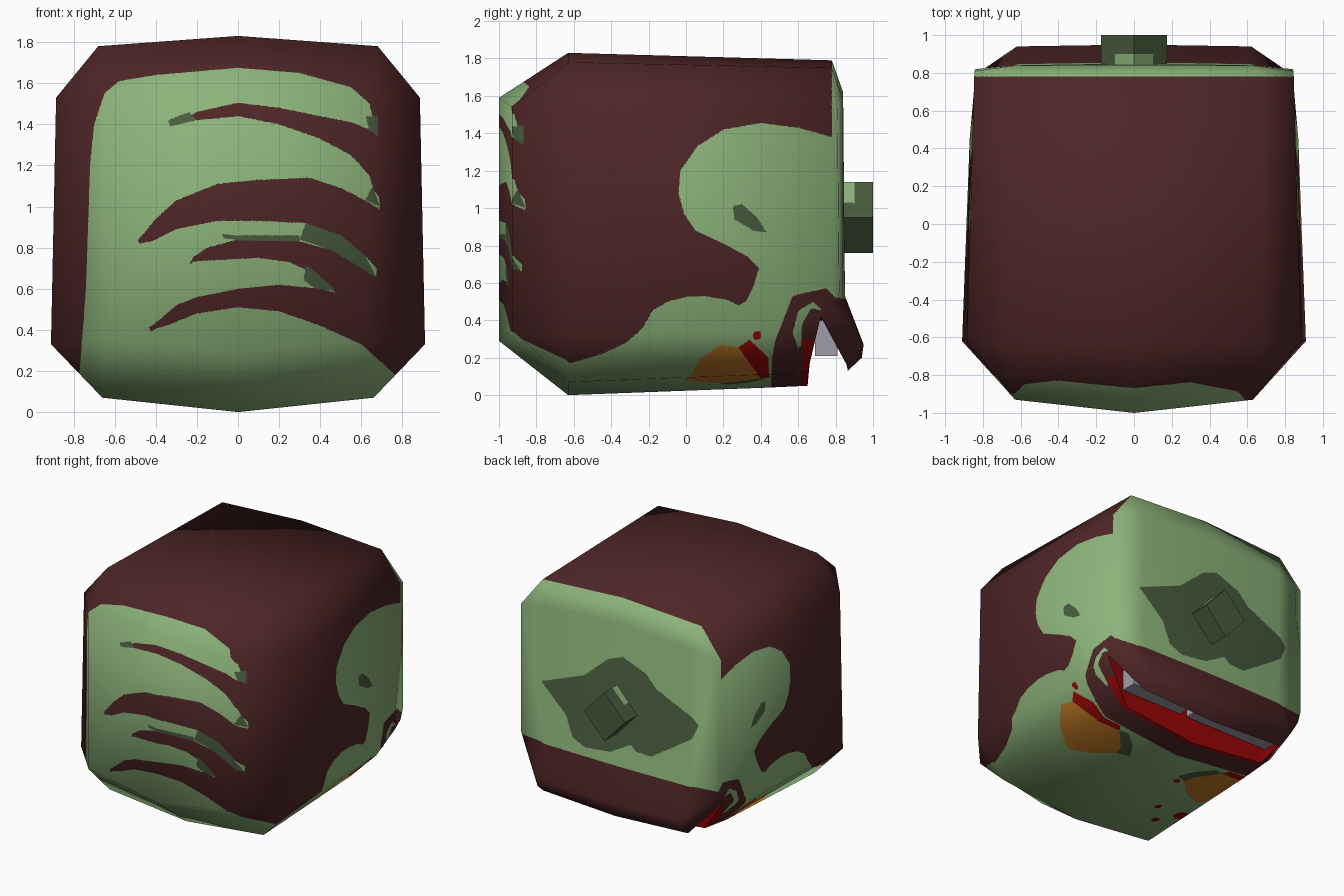
import bpy, bmesh, math
from mathutils import Vector

if "Cube" in bpy.data.objects:
    bpy.data.objects.remove(bpy.data.objects["Cube"])


def lin(r, g, b):
    return [((c / 255 + 0.055) / 1.055) ** 2.4 if c > 10 else c / 255 / 12.92 for c in (r, g, b)] + [1]


MATS = []
for name, rgb in [("hair_brown", (78, 37, 38)), ("skin_green", (140, 179, 122)), ("shadow_green", (72, 91, 62)),
                  ("eye_orange", (190, 120, 38)), ("blood_red", (152, 6, 6)), ("tooth_grey", (160, 156, 168))]:
    m = bpy.data.materials.new(name)
    m.diffuse_color = lin(*rgb)
    m.use_nodes = True
    m.node_tree.nodes["Principled BSDF"].inputs["Base Color"].default_value = m.diffuse_color
    MATS.append(m)
BROWN, GREEN, DARK, ORANGE, RED, GREY = range(6)

# painted outlines, front view (x, z)
FRONT = [(-.80, -.1), (-.77, .2), (-.74, .6), (-.72, 1.2), (-.70, 1.4), (-.65, 1.55), (-.58, 1.61), (-.4, 1.64),
         (0, 1.675), (.3, 1.65), (.55, 1.58), (.64, 1.5), (.67, 1.37), (.69, 1.0), (.67, .6), (.76, .18), (.85, -.1)]
STROKES = [
    [(-.28, 1.41), (-.2, 1.46), (0, 1.505), (.2, 1.48), (.4, 1.44), (.55, 1.41), (.7, 1.35), (.7, 1.03),
     (.66, 1.08), (.64, 1.15), (.55, 1.25), (.4, 1.33), (.2, 1.4), (0, 1.44), (-.2, 1.42)],
    [(-.5, .82), (-.4, .94), (-.3, 1.03), (-.1, 1.11), (.1, 1.13), (.35, 1.14), (.5, 1.09), (.6, 1.04), (.7, .98),
     (.7, .67), (.62, .76), (.5, .86), (.33, .92), (.1, .93), (-.1, .93), (-.3, .89), (-.42, .83)],
    [(-.25, .73), (-.15, .8), (0, .84), (.3, .83), (.45, .79), (.6, .7), (.7, .64), (.7, .5), (.47, .59),
     (.38, .67), (.25, .73), (.1, .75), (-.1, .74)],
    [(-.43, .4), (-.38, .45), (-.3, .52), (-.2, .56), (0, .6), (.2, .62), (.4, .6), (.48, .58), (.7, .55),
     (.8, .15), (.6, .33), (.4, .42), (.2, .49), (0, .51), (-.2, .48), (-.35, .42)]]
SHADES = [
    [(.33, .92), (.5, .86), (.62, .76), (.67, .66), (.6, .7), (.45, .79), (.3, .84)],
    [(.33, .72), (.4, .66), (.48, .59), (.38, .6), (.32, .64)],
    [(.62, 1.44), (.68, 1.44), (.68, 1.34), (.64, 1.37)],
    [(.655, 1.1), (.69, 1.0), (.62, 1.03)],
    [(-.34, 1.42), (-.24, 1.46), (-.2, 1.42), (-.33, 1.39)],
    [(-.1, .86), (.3, .86), (.3, .83), (0, .835)]]
# side view (y, z)
SIDE = [(.9, 1.37), (.78, 1.38), (.6, 1.43), (.4, 1.455), (.2, 1.42), (.06, 1.33), (-.03, 1.2), (-.04, 1.08),
        (-.01, .97), (.05, .88), (.2, .81), (.33, .74), (.39, .68), (.36, .58), (.32, .5), (.28, .48), (.22, .51),
        (.1, .53), (0, .525), (-.1, .5), (-.18, .45), (-.23, .36), (-.32, .28), (-.45, .22), (-.62, .17),
        (-.7, -.1), (.9, -.1)]
EAR_HOLE = [(.25, 1.01), (.3, 1.02), (.38, .95), (.43, .87), (.36, .88), (.26, .94)]
LIPS = [(.45, -.1), (.46, .2), (.48, .3), (.52, .4), (.57, .53), (.65, .55), (.75, .57), (.8, .52), (1, .5), (1, -.1)]
LIP_GAP = [(.6, .25), (.57, .33), (.6, .45), (.68, .5), (.73, .45), (.67, .465), (.62, .38), (.615, .27)]
# underside (|x|, y) and back (x, z)
EYE = [(.58, -.02), (.74, .07), (.82, .18), (.8, .28), (.66, .38), (.47, .4), (.33, .25), (.31, .18), (.44, .05)]
EYE_BLOOD = [(.47, .4), (.66, .38), (.8, .28), (.84, .34), (.74, .44), (.5, .45)]
EYE_SHADE = [(.31, .18), (.22, .22), (.28, .32), (.4, .42), (.47, .4), (.33, .25)]
DROPS = [(.86, .38, .022), (-.26, .16, .025), (-.39, -.2, .025), (-.5, -.36, .03), (-.62, -.23, .05)]
NECK = [(.655, .99), (.284, 1.136), (.078, 1.316), (-.05, 1.366), (-.25, 1.287), (-.336, 1.194), (-.638, 1.057),
        (-.69, 1.0), (-.638, .886), (-.293, .66), (-.164, .666), (-.12, .708), (.05, .608), (.267, .581),
        (.38, .628), (.44, .791)]


def inside(poly, a, b):
    hit = False
    for (x0, y0), (x1, y1) in zip(poly, poly[1:] + poly[:1]):
        if (y0 > b) != (y1 > b) and a < (x1 - x0) * (b - y0) / (y1 - y0) + x0:
            hit = not hit
    return hit


def head_colour(p):
    x, y, z = p
    if y > .44 and z < .58 and inside(LIPS, y, z):
        if y < .75 and z > .2 and inside(LIP_GAP, y, z):
            return GREEN
        return RED if .622 < y < .7 and z < .3 else BROWN
    if y > .78:
        return DARK if y > .82 and inside(NECK, x, z) else GREEN
    if y < -.62:
        if any(inside(s, x, z) for s in SHADES):
            return DARK
        return GREEN if inside(FRONT, x, z) and not any(inside(s, x, z) for s in STROKES) else BROWN
    if z < .34:
        for poly, col in ((EYE, ORANGE), (EYE_BLOOD, RED), (EYE_SHADE, DARK)):
            if inside(poly, abs(x), y):
                return col
        if any(math.hypot(x - a, y - b) < r for a, b, r in DROPS):
            return RED
    if z > 1.5 or not inside(SIDE, y, z):
        return BROWN
    return DARK if inside(EAR_HOLE, y, z) else GREEN


def build(name, faces, colour, size=None, smooth=False):
    """Faces from point loops; refined along the colour borders, then painted."""
    bm, verts = bmesh.new(), {}
    for f in faces:
        loop = []
        for p in f:
            v = verts.get(p) or verts.setdefault(p, bm.verts.new(p))
            if v not in loop:
                loop.append(v)
        if len(loop) > 2:
            bm.faces.new(loop)
    bmesh.ops.triangulate(bm, faces=bm.faces[:])
    bm.normal_update()
    layer = bm.verts.layers.float_vector.new("cage_normal")
    for v in bm.verts:
        v[layer] = v.normal
    known = {}

    def col(v):
        k = v.co.to_tuple(4)
        if k not in known:
            known[k] = colour(k)
        return known[k]

    def split(edges):
        bmesh.ops.subdivide_edges(bm, edges=edges, cuts=1)
        bmesh.ops.triangulate(bm, faces=[f for f in bm.faces if len(f.verts) > 3])

    if size:
        for _ in range(8):
            edges = [e for e in bm.edges if e.calc_length() > size]
            if not edges:
                break
            split(edges)
        for _ in range(3):
            split([e for e in bm.edges if e.calc_length() > .01 and col(e.verts[0]) != col(e.verts[1])])
    for f in bm.faces:
        f.material_index = colour(f.calc_center_median())
        f.smooth = smooth
    normals = [Vector(v[layer]).normalized() for v in bm.verts]
    bm.verts.layers.float_vector.remove(layer)
    me = bpy.data.meshes.new(name)
    bm.to_mesh(me)
    bm.free()
    for m in MATS:
        me.materials.append(m)
    if smooth:
        me.normals_split_custom_set_from_vertices(normals)
    ob = bpy.data.objects.new(name, me)
    bpy.context.collection.objects.link(ob)
    return ob


# head cage: side-view profiles at the centre, at the face corners and on the cheeks
centre = [(0, y, z) for y, z in [(-1, .29), (-1, 1.59), (-.63, 1.83), (.78, 1.79), (.84, 1.62), (.85, .53), (.95, .27),
          (.94, .2), (.865, .13), (.82, .36), (.68, .38), (.65, .05), (.43, .04), (-.63, 0)]]
corner = [(.63, -.93, .35), (.63, -.93, 1.54), (.68, -.63, 1.78), (.68, .78, 1.75), (.62, .84, 1.58), (.62, .84, .53),
          (.62, .94, .29), (.62, .93, .22), (.62, .86, .16), (.62, .8, .38), (.62, .69, .4), (.62, .65, .12),
          (.65, .43, .11), (.66, -.63, .07)]
low, high, back, nook = (.91, -.62, .33), (.885, -.62, 1.53), (.845, .81, 1.53), (.84, .72, .42)
cheek = [low, high, high, back, back, (.84, .82, .55), (.84, .79, .47), (.84, .79, .47), nook, nook, nook, nook,
         (.87, .45, .33), low]


def flip(s):
    return [(-x, y, z) for x, y, z in s]


rows = [flip(cheek), flip(corner), centre, corner, cheek]


def loft(ks):
    return [(a[k], b[k], b[(k + 1) % 14], a[(k + 1) % 14]) for a, b in zip(rows, rows[1:]) for k in ks]


cap = [cheek[k] for k in (0, 12, 8, 6, 5, 3, 1)]
skin = loft([0, 1, 2, 3, 4, 5, 6, 7, 11, 12, 13]) + [cap, flip(cap)[::-1]]
build("head", skin, head_colour, .045, True)

# mouth cavity
build("mouth_lining", loft([8, 9, 10]), lambda p: DARK if p[1] > .81 else RED, .08)


def box_faces(a, b):
    (x0, y0, z0), (x1, y1, z1) = a, b
    q = [(x0, y0), (x1, y0), (x1, y1), (x0, y1)]
    lo, hi = [(x, y, z0) for x, y in q], [(x, y, z1) for x, y in q]
    return [lo[::-1], hi] + [(lo[i], lo[(i + 1) % 4], hi[(i + 1) % 4], hi[i]) for i in range(4)]


# two rows of teeth
for side, x0, x1 in (("left", -.62, .1), ("right", .16, .68)):
    build("teeth_" + side, box_faces((x0, .69, .21), (x1, .81, .4)), lambda p: GREY)

# neck bone: diamond-shaped stub
ring = [(.175, .95), (0, 1.14), (-.175, .95), (0, .76)]
inner, outer = [(x, .8, z) for x, z in ring], [(x, 1.0, z) for x, z in ring]
stub = [(inner[i], inner[(i + 1) % 4], outer[(i + 1) % 4], outer[i]) for i in range(4)]
stub = [f[::-1] for f in stub] + [outer[::-1]]
ob = build("neck_bone", stub, lambda p: GREEN if p[1] < .9 and p[2] > 1.03 else DARK, .04)
bm = bmesh.new()
bm.from_mesh(ob.data)
bmesh.ops.recalc_face_normals(bm, faces=bm.faces[:])
if sum(f.normal.y * f.calc_area() for f in bm.faces) < 0:
    bmesh.ops.reverse_faces(bm, faces=bm.faces[:])
bm.to_mesh(ob.data)
bm.free()
